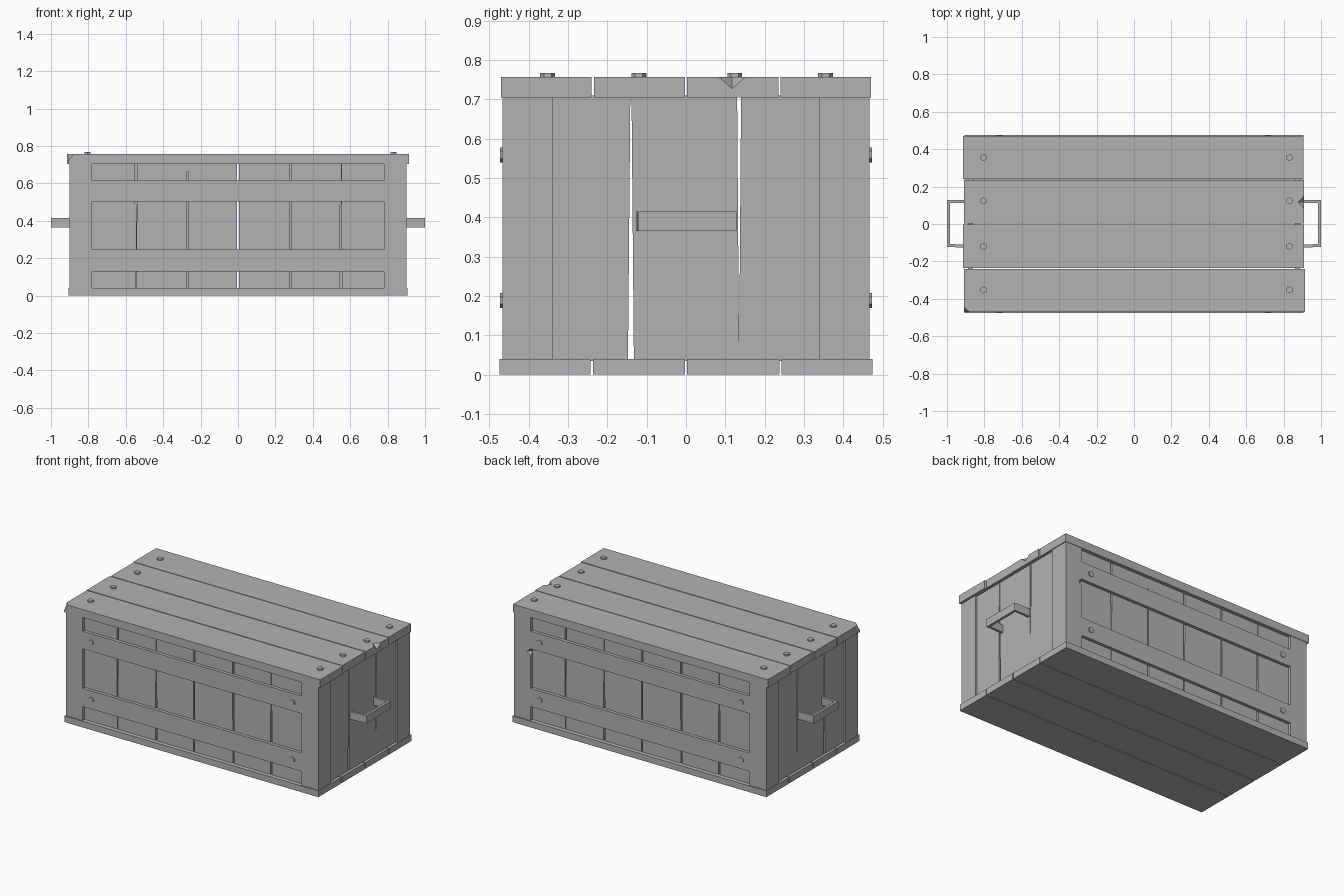
import bpy, bmesh, math
from mathutils import Matrix, Vector

old = bpy.data.objects.get("Cube")
if old:
    bpy.data.objects.remove(old, do_unlink=True)

GREY = (0.45, 0.45, 0.45, 1)
mat = bpy.data.materials.new("plain_grey")
mat.use_nodes = True
mat.diffuse_color = GREY
mat.node_tree.nodes["Principled BSDF"].inputs["Base Color"].default_value = GREY


def finish(name, bm):
    bmesh.ops.recalc_face_normals(bm, faces=bm.faces)
    mesh = bpy.data.meshes.new(name)
    bm.to_mesh(mesh)
    bm.free()
    mesh.materials.append(mat)
    ob = bpy.data.objects.new(name, mesh)
    bpy.context.collection.objects.link(ob)
    return ob


def box(name, x, y, z):
    bm = bmesh.new()
    bmesh.ops.create_cube(bm, size=1)
    for v in bm.verts:
        v.co = Vector([(r[0] if c < 0 else r[1]) for c, r in zip(v.co, (x, y, z))])
    return finish(name, bm)


def upright_plank(name, low, high, depth, z, turn):
    """Tapered plank facing -y, turned about z to its side of the crate."""
    bm = bmesh.new()
    rings = []
    for d in depth:
        pts = [(low[0], z[0]), (low[1], z[0]), (high[1], z[1]), (high[0], z[1])]
        rings.append([bm.verts.new((u, -d, h)) for u, h in pts])
    a, b = rings
    bm.faces.new(a)
    bm.faces.new(b)
    for i in range(4):
        j = (i + 1) % 4
        bm.faces.new((a[i], a[j], b[j], b[i]))
    bm.transform(Matrix.Rotation(turn, 4, 'Z'))
    return finish(name, bm)


def wall(name, half, gaps, depth, turn):
    """Row of planks split by gaps given as centre, bottom width, top width."""
    edges = [(-half, 0, 0)] + gaps + [(half, 0, 0)]
    for i, (l, r) in enumerate(zip(edges, edges[1:])):
        upright_plank(f"{name}_{i + 1}",
                      (l[0] + l[1] / 2, r[0] - r[1] / 2),
                      (l[0] + l[2] / 2, r[0] - r[2] / 2),
                      depth, (0.035, 0.71), turn)


def bolt(name, loc, direction):
    bm = bmesh.new()
    bmesh.ops.create_cone(bm, cap_ends=True, segments=6, radius1=0.019, radius2=0.019, depth=0.02)
    turn = Vector(direction).to_track_quat('Z', 'Y').to_matrix().to_4x4()
    bm.transform(Matrix.Translation(loc) @ turn)
    return finish(name, bm)


def chip(target, loc, direction, radius, depth):
    """Cut a pyramid-shaped splinter, with its wide end along direction."""
    bm = bmesh.new()
    bmesh.ops.create_cone(bm, cap_ends=True, segments=4, radius1=0, radius2=radius, depth=depth)
    turn = Vector(direction).to_track_quat('Z', 'Y').to_matrix().to_4x4()
    bm.transform(Matrix.Translation(loc) @ turn)
    cutter = finish(target.name + "_chip_cutter", bm)
    cutter.hide_render = True
    cutter.hide_viewport = True
    cutter.display_type = 'WIRE'
    mod = target.modifiers.new("chip", 'BOOLEAN')
    mod.operation = 'DIFFERENCE'
    mod.solver = 'EXACT'
    mod.object = cutter


# Base and lid boards
rows = [(-0.47, -0.24), (-0.234, -0.003), (0.003, 0.235), (0.24, 0.47)]
lid_ends = [(-0.91, 0.915), (-0.913, 0.908), (-0.908, 0.91), (-0.913, 0.905)]
lid = []
for i, (row, ends) in enumerate(zip(rows, lid_ends)):
    lid.append(box(f"lid_board_{i + 1}", ends, row, (0.705, 0.757)))
    base_row = [y * 1.01 for y in row]
    box(f"base_board_{i + 1}", (-0.905, 0.905), base_row, (0, 0.04))

# Corner posts
posts = {}
for sx, side in ((1, "left"), (-1, "right")):
    for sy, end in ((-1, "front"), (1, "back")):
        posts[end, side] = box(f"{end}_{side}_post",
                               sorted((sx * 0.78, sx * 0.9)),
                               sorted((sy * 0.34, sy * 0.467)), (0.035, 0.71))

# Long walls: recessed planks, flush rails and their bolts
long_gaps = [(-0.545, 0.002, 0.012), (-0.27, 0.012, 0.002), (0, 0.008, 0.01),
             (0.28, 0.008, 0.01), (0.55, 0.012, 0.004)]
for name, s, turn in (("front", -1, 0), ("back", 1, math.pi)):
    wall(name + "_plank", 0.785, long_gaps, (0.42, 0.447), turn)
    for level, z in (("lower", (0.13, 0.247)), ("upper", (0.502, 0.615))):
        box(f"{name}_{level}_rail", (-0.781, 0.781), sorted((s * 0.44, s * 0.467)), z)
        for side, x in (("left", 0.715), ("right", -0.72)):
            bolt(f"{name}_{level}_{side}_bolt", (x, s * 0.463, sum(z) / 2), (0, s, 0))

# End walls: three planks with wedge-shaped gaps
for name, s, turn in (("left", 1, math.pi / 2), ("right", -1, -math.pi / 2)):
    gaps = [(-0.14 * s, 0.015, 0.003), (0.135 * s, 0, 0.01)]
    wall(name + "_end_plank", 0.345, sorted(gaps), (0.86, 0.888), turn)

# Handles: flat band bent into a U
for s, side in ((1, "left"), (-1, "right")):
    bm = bmesh.new()
    outer = [(0.88, -0.128), (1.0, -0.122), (1.0, 0.128), (0.88, 0.128)]
    inner = [(0.88, -0.112), (0.984, -0.107), (0.984, 0.113), (0.88, 0.112)]
    faces = []
    for i in range(3):
        quad = (outer[i], outer[i + 1], inner[i + 1], inner[i])
        faces.append(bm.faces.new([bm.verts.new((s * x, y, 0.365)) for x, y in quad]))
    bmesh.ops.remove_doubles(bm, verts=bm.verts, dist=0.0001)
    ext = bmesh.ops.extrude_face_region(bm, geom=bm.faces[:])
    top = [g for g in ext["geom"] if isinstance(g, bmesh.types.BMVert)]
    bmesh.ops.translate(bm, verts=top, vec=(0, 0, 0.05))
    finish(side + "_handle", bm)

# Lid bolts
for i, y in enumerate((-0.352, -0.12, 0.124, 0.355)):
    for side, x in (("left", 0.832), ("right", -0.804)):
        bolt(f"lid_{side}_bolt_{i + 1}", (x, y, 0.757), (0, 0, 1))

# Splintered edges
chip(lid[2], (0.91, 0.117, 0.747), (0, 0, 1), 0.045, 0.04)
chip(lid[0], (-0.91, -0.47, 0.74), (0, 0, 1), 0.035, 0.05)
chip(posts["back", "left"], (0.78, 0.46, 0.48), (0, 1, 0), 0.035, 0.03)
